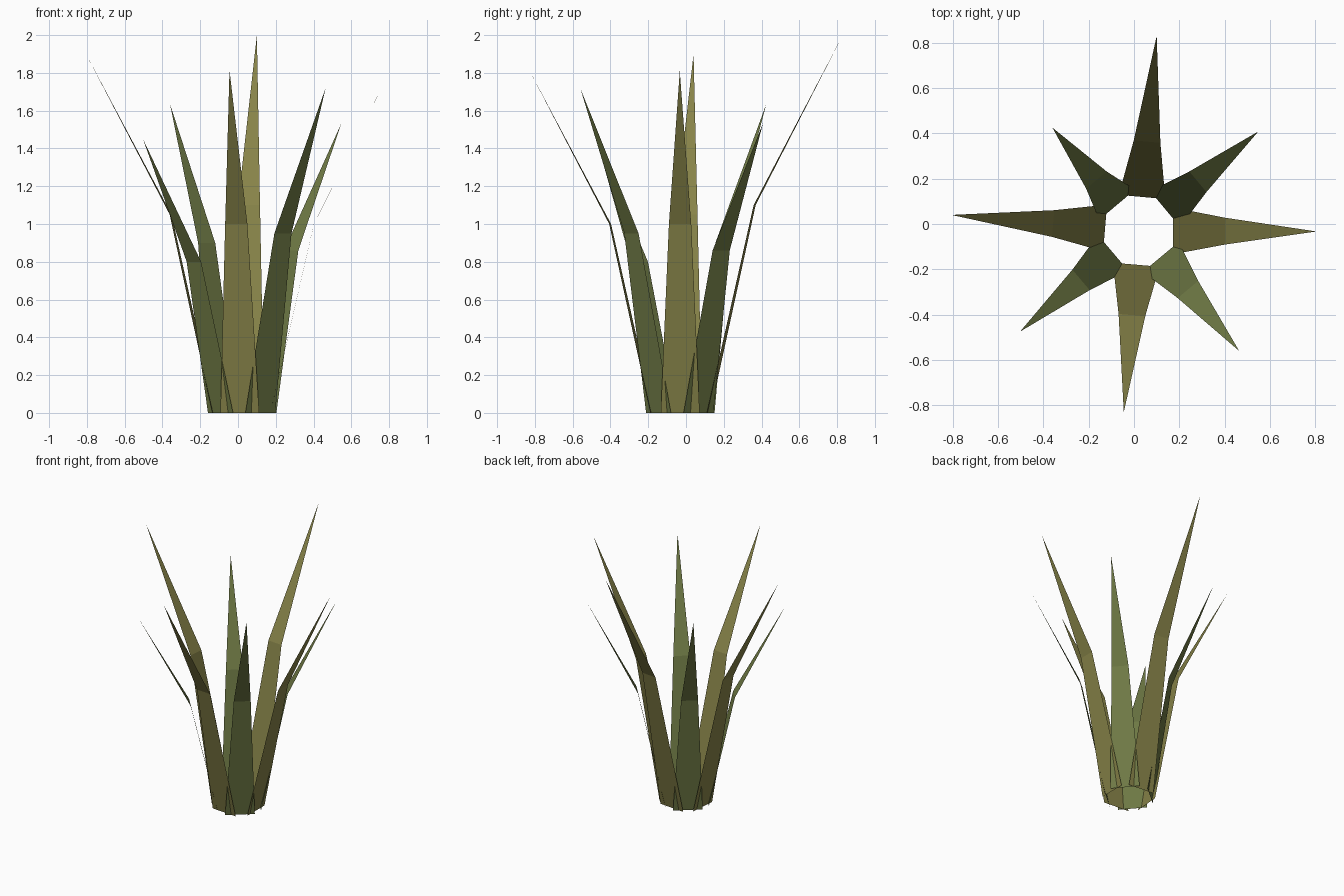
import bpy
from mathutils import Vector

if "Cube" in bpy.data.objects:
    bpy.data.objects.remove(bpy.data.objects["Cube"])

CENTRE = Vector((0.022, -0.03, 0))
BASE_RADIUS, BASE_HALF, MID_HALF = 0.15, 0.103, 0.059


def material(name, colour):
    m = bpy.data.materials.new(name)
    m.diffuse_color = (*colour, 1)
    m.use_nodes = True
    m.node_tree.nodes["Principled BSDF"].inputs["Base Color"].default_value = m.diffuse_color
    return m


olive = material("olive_leaf", (0.24, 0.225, 0.065))
green = material("green_leaf", (0.16, 0.195, 0.06))


def leaf(name, tip, mid_radius, mid_z, mat):
    """Flat blade: wide foot, one outward bend, pointed tip."""
    tip = Vector(tip)
    out = Vector((tip.x - CENTRE.x, tip.y - CENTRE.y, 0)).normalized()
    side = Vector((-out.y, out.x, 0))
    foot = CENTRE + out * BASE_RADIUS
    mid = CENTRE + out * mid_radius + Vector((0, 0, mid_z))
    verts = [foot - side * BASE_HALF, foot + side * BASE_HALF,
             mid + side * MID_HALF, mid - side * MID_HALF, tip]
    mesh = bpy.data.meshes.new(name)
    mesh.from_pydata(verts, [], [(0, 1, 2, 3), (3, 2, 4)])
    mesh.materials.append(mat)
    bpy.context.collection.objects.link(bpy.data.objects.new(name, mesh))


# tall outer-reaching leaves
leaf("leaf_right", (0.805, -0.033, 1.81), 0.38, 1.0, olive)
leaf("leaf_back", (0.10, 0.83, 2.0), 0.395, 1.1, olive)
leaf("leaf_left", (-0.805, 0.04, 1.90), 0.38, 1.05, olive)
leaf("leaf_front", (-0.045, -0.83, 1.815), 0.373, 1.0, olive)

# shorter diagonal leaves
leaf("leaf_back_right", (0.548, 0.408, 1.535), 0.338, 0.86, green)
leaf("leaf_back_left", (-0.36, 0.425, 1.635), 0.292, 0.90, green)
leaf("leaf_front_left", (-0.503, -0.475, 1.45), 0.335, 0.80, green)
leaf("leaf_front_right", (0.464, -0.56, 1.72), 0.337, 0.95, green)
